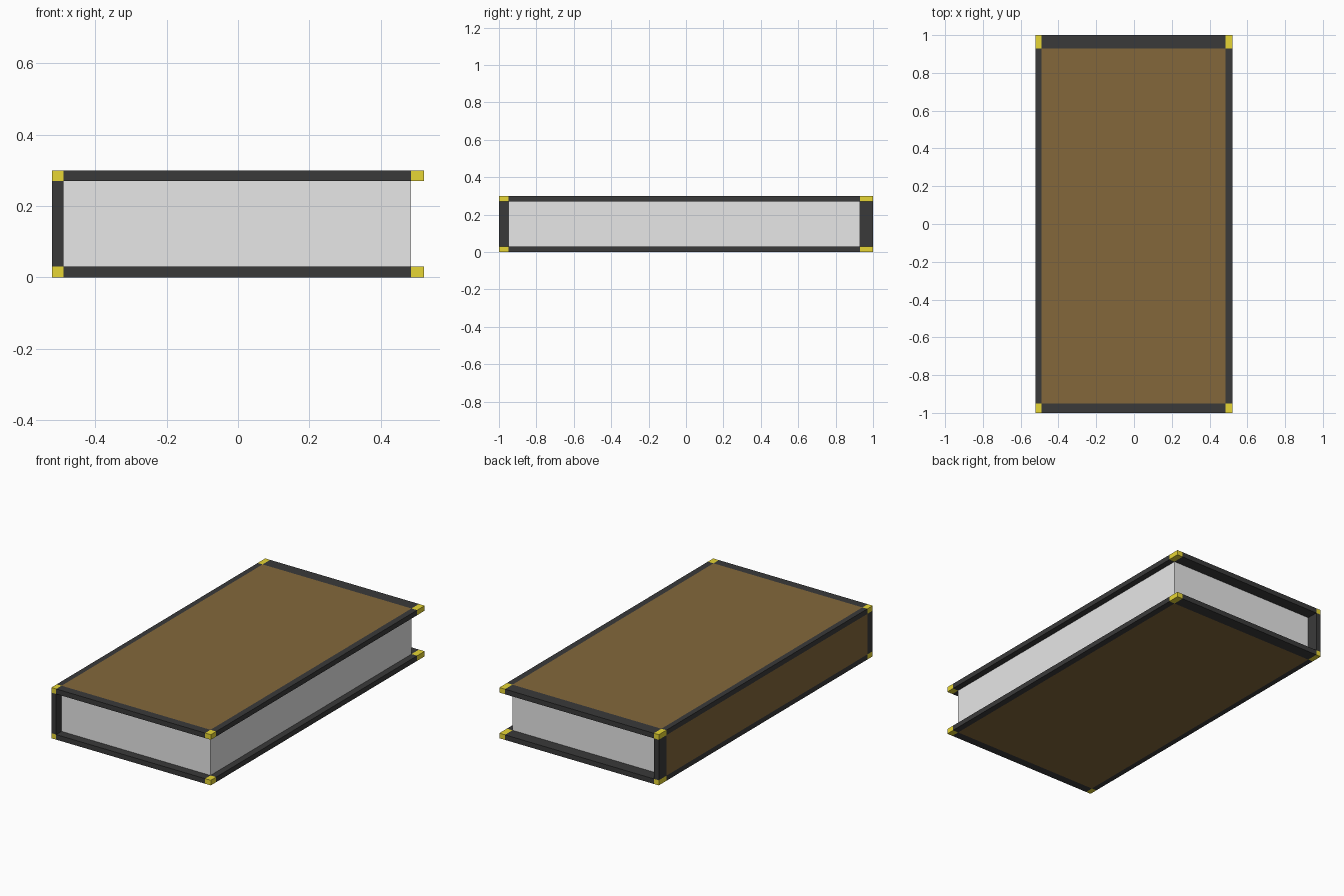
import bpy
import bmesh
from itertools import product

cube = bpy.data.objects.get("Cube")
if cube:
    bpy.data.objects.remove(cube, do_unlink=True)


def make_material(name, rgb):
    mat = bpy.data.materials.new(name)
    mat.use_nodes = True
    color = (*rgb, 1.0)
    mat.diffuse_color = color
    mat.node_tree.nodes["Principled BSDF"].inputs["Base Color"].default_value = color
    return mat


paper = make_material("paper", (0.8, 0.8, 0.8))
leather = make_material("brown_leather", (0.23, 0.137, 0.043))
trim = make_material("black_trim", (0.042, 0.042, 0.042))
brass = make_material("brass", (0.8, 0.67, 0.035))

# Slice positions along each axis: edge, inner edge, inner edge, edge
XS = (-0.522, -0.49, 0.485, 0.522)
YS = (-1.0, -0.95, 0.93, 1.0)
ZS = (0.0, 0.03, 0.27, 0.3)


def box(name, cell, mat):
    """Add a box filling one cell of the sliced book volume."""
    spans = [(s[i], s[i + 1]) for s, i in zip((XS, YS, ZS), cell)]
    mesh = bpy.data.meshes.new(name)
    bm = bmesh.new()
    bmesh.ops.create_cube(bm, size=1.0)
    bmesh.ops.scale(bm, vec=[b - a for a, b in spans], verts=bm.verts)
    bm.to_mesh(mesh)
    bm.free()
    mesh.materials.append(mat)
    obj = bpy.data.objects.new(name, mesh)
    obj.location = [(a + b) / 2 for a, b in spans]
    bpy.context.collection.objects.link(obj)


# Page block in the middle, then boards and spine: the number of outer
# slices a cell touches tells panel, edge trim and corner cap apart
KINDS = (("pages", paper), ("panel", leather), ("edge_trim", trim), ("corner_cap", brass))
X_NAMES = ("spine_side", "middle", "opening_side")
Y_NAMES = ("front", "centre", "back")
Z_NAMES = ("bottom", "mid", "top")

for ix, iy, iz in product(range(3), repeat=3):
    outer = sum(i != 1 for i in (ix, iy, iz))
    # The page edges are left open on the three sides without a spine
    if iz == 1 and ix != 0 and outer > 0:
        continue
    kind, mat = KINDS[outer]
    name = kind if outer == 0 else "_".join((Z_NAMES[iz], Y_NAMES[iy], X_NAMES[ix], kind))
    box(name, (ix, iy, iz), mat)
